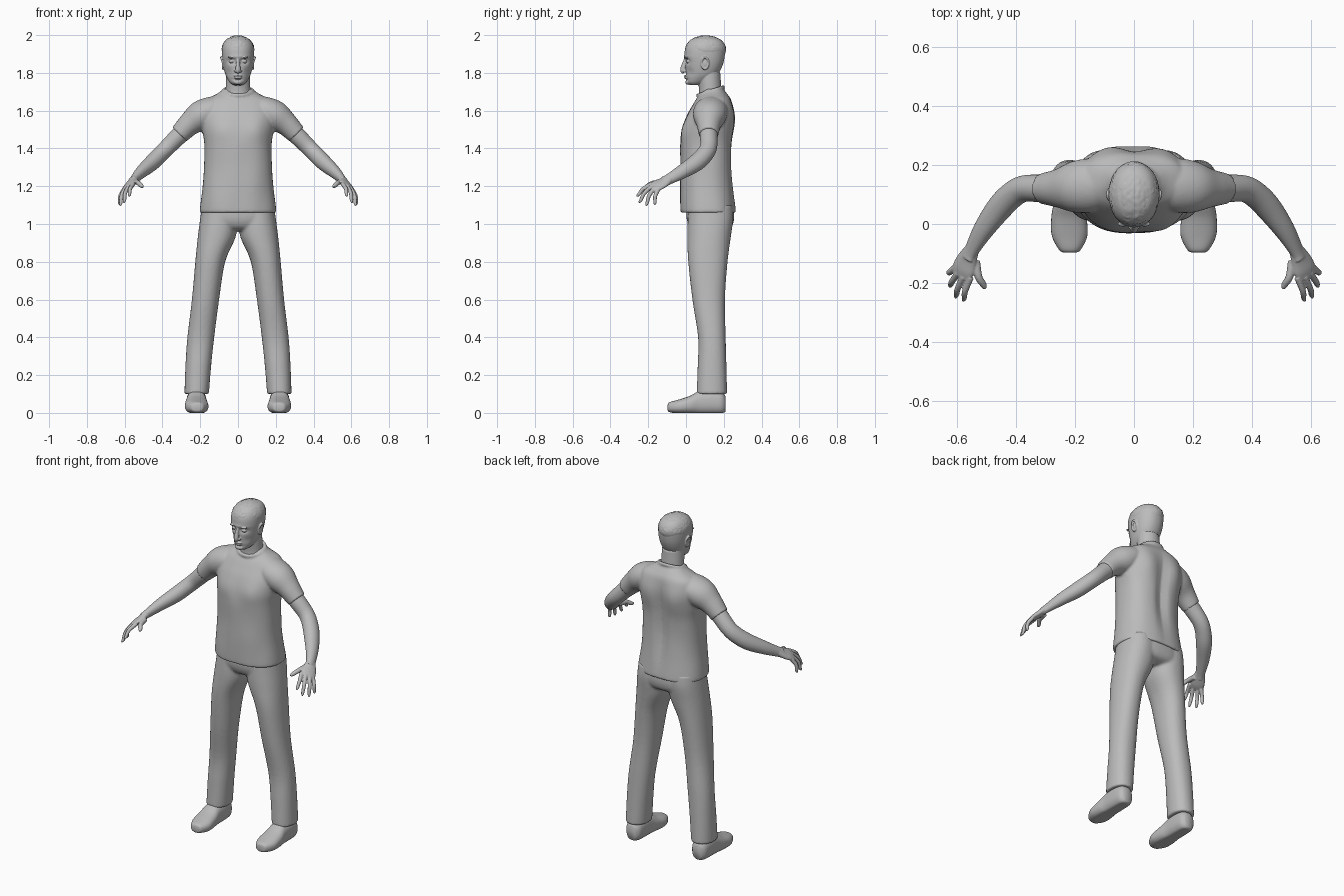
import bpy, bmesh, math
from mathutils import Vector, noise

grey = bpy.data.materials.new("plain_grey")
grey.diffuse_color = (0.5, 0.5, 0.5, 1)


def catmull(rows, steps):
    """Smoothly resample rows of numbers."""
    out = []
    last = len(rows) - 1
    for i in range(last):
        p = [rows[max(0, min(last, i + k))] for k in (-1, 0, 1, 2)]
        for j in range(steps):
            t = j / steps
            out.append([0.5 * (2 * b + (c - a) * t + (2 * a - 5 * b + 4 * c - d) * t * t
                               + (3 * b - a - 3 * c + d) * t ** 3) for a, b, c, d in zip(*p)])
    return out + [list(rows[-1])]


def loft(bm, rows, side=(1, 0, 0), axis=None, s=1, n=32, power=2.0, steps=5, warp=None):
    """Skin oval sections (x, y, z, half width along side, other half width)."""
    rows = catmull(rows, steps)
    pts = [Vector((r[0] * s, r[1], r[2])) for r in rows]
    rings = []
    for i, r in enumerate(rows):
        t = Vector(axis) if axis else pts[min(i + 1, len(pts) - 1)] - pts[max(i - 1, 0)]
        t.normalize()
        u = Vector((side[0] * s, side[1], side[2]))
        u = (u - t * u.dot(t)).normalized()
        w = t.cross(u)
        ring = []
        for k in range(n):
            c, d = math.cos(math.tau * k / n), math.sin(math.tau * k / n)
            p = pts[i] + u * math.copysign(abs(c) ** (2 / power), c) * r[3] \
                + w * math.copysign(abs(d) ** (2 / power), d) * r[4]
            ring.append(bm.verts.new(warp(p) if warp else p))
        rings.append(ring)
    for a, b in zip(rings, rings[1:]):
        for k in range(n):
            bm.faces.new((a[k], a[(k + 1) % n], b[(k + 1) % n], b[k]))
    bm.faces.new(rings[0])
    bm.faces.new(rings[-1])


def ball(bm, pos, size, s=1):
    """Ellipsoid."""
    vs = bmesh.ops.create_uvsphere(bm, u_segments=24, v_segments=14, radius=1)["verts"]
    for v in vs:
        v.co = Vector((pos[0] * s + v.co.x * size[0], pos[1] + v.co.y * size[1], pos[2] + v.co.z * size[2]))


def stack(levels):
    """Levels of (z, half width, front y, back y) to loft rows."""
    return [(0, (f + b) / 2, z, w, (b - f) / 2) for z, w, f, b in levels]


def finish(bm, name, voxel=0, smooth=2):
    bmesh.ops.recalc_face_normals(bm, faces=bm.faces)
    me = bpy.data.meshes.new(name)
    bm.to_mesh(me)
    bm.free()
    me.materials.append(grey)
    for p in me.polygons:
        p.use_smooth = True
    ob = bpy.data.objects.new(name, me)
    bpy.context.collection.objects.link(ob)
    if voxel:
        m = ob.modifiers.new("blend", 'REMESH')
        m.mode, m.voxel_size, m.use_smooth_shade = 'VOXEL', voxel, True
        m = ob.modifiers.new("soften", 'SMOOTH')
        m.factor, m.iterations = 0.5, smooth
    return ob


def bump(a, b, ra, rb):
    return math.exp(-(a / ra) ** 2 - (b / rb) ** 2)


# shirt: torso with spine groove and soft folds, sleeves, collar
def cloth(p):
    if p.y > 0.12:
        p.y -= 0.022 * bump(p.x, p.z - 1.36, 0.035, 0.2)
        p.y += 0.014 * bump(abs(p.x) - 0.09, p.z - 1.55, 0.06, 0.09)
    else:
        p.y -= 0.008 * bump(abs(p.x) - 0.09, p.z - 1.5, 0.06, 0.06)
    fold = noise.noise(Vector((p.x * 9, p.y * 6, p.z * 5))) * 0.006
    p.y += fold if p.y > 0.12 else -fold
    return p


bm = bmesh.new()
loft(bm, stack([(1.06, .196, -.022, .26), (1.075, .202, -.03, .265), (1.2, .187, -.03, .25),
                (1.3, .18, -.03, .245), (1.42, .178, -.03, .248), (1.5, .19, -.02, .25),
                (1.57, .2, .003, .25), (1.62, .19, .03, .245), (1.66, .165, .055, .235),
                (1.69, .11, .08, .215), (1.715, .075, .09, .195)]),
     axis=(0, 0, 1), n=64, power=2.4, warp=cloth)
for s in (1, -1):
    loft(bm, [(.08, .14, 1.62, .07, .06), (.14, .132, 1.6, .09, .075), (.2, .125, 1.57, .087, .08),
              (.255, .121, 1.53, .066, .063), (.3, .12, 1.485, .054, .054),
              (.31, .12, 1.475, .053, .053)], side=(0, 1, 0), s=s)
loft(bm, [(.077 * math.cos(t), .13 + .067 * math.sin(t), 1.703 + .022 * math.sin(t), .011, .009)
          for t in [math.tau * k / 24 for k in range(25)]], side=(0, 0, 1), n=10, steps=2)
finish(bm, "shirt", 0.007)

# trousers: two legs blended into a pelvis
bm = bmesh.new()
for s in (1, -1):
    loft(bm, [(.218, .137, .1, .064, .079), (.218, .137, .115, .065, .08), (.21, .138, .25, .068, .076),
              (.197, .137, .4, .071, .073), (.172, .12, .6, .072, .086), (.147, .116, .8, .079, .104),
              (.113, .122, .93, .1, .115), (.1, .13, 1.03, .1, .12), (.1, .13, 1.1, .09, .115)],
         axis=(0, 0, 1), s=s, n=40, power=2.2)
loft(bm, stack([(.965, .11, .05, .2), (.985, .175, .02, .24), (1.03, .195, .003, .255),
                (1.1, .188, .003, .25)]), axis=(0, 0, 1), n=48, power=2.4)
finish(bm, "trousers", 0.008, 3)


# shoes with flat soles
def sole(p):
    p.z = max(p.z, 0.0)
    return p


for s, tag in ((1, "left"), (-1, "right")):
    bm = bmesh.new()
    loft(bm, [(.217, -.097, .028, .018, .014), (.217, -.088, .03, .036, .026), (.218, -.04, .033, .06, .037),
              (.22, .02, .042, .06, .048), (.22, .07, .054, .053, .062), (.22, .13, .058, .052, .066),
              (.22, .185, .054, .047, .06), (.22, .208, .048, .03, .042)],
         axis=(0, 1, 0), s=s, power=2.4, warp=sole)
    finish(bm, tag + "_shoe")

# bare arms with palm, fingers and thumb
across = (.052, .04, -.03)
fingers = [((.553, -.18, 1.213), (.578, -.262, 1.147)), ((.577, -.178, 1.203), (.605, -.25, 1.113)),
           ((.595, -.165, 1.192), (.625, -.213, 1.097)), ((.605, -.147, 1.182), (.63, -.167, 1.102)),
           ((.535, -.125, 1.222), (.505, -.22, 1.197))]
for s, tag in ((1, "left"), (-1, "right")):
    bm = bmesh.new()
    loft(bm, [(.24, .12, 1.535, .048, .048), (.31, .12, 1.47, .047, .047), (.37, .12, 1.41, .045, .044),
              (.41, .1, 1.37, .046, .043), (.455, .055, 1.325, .046, .042), (.51, -.02, 1.277, .038, .033),
              (.55, -.09, 1.237, .029, .022), (.562, -.115, 1.225, .03, .02)], side=(0, 1, -.3), s=s)
    loft(bm, [(.55, -.09, 1.237, .027, .02), (.566, -.125, 1.217, .039, .018),
              (.578, -.155, 1.203, .043, .016), (.586, -.18, 1.193, .034, .01)], side=across, s=s)
    for i, (a, b) in enumerate(fingers):
        a, b = Vector(a), Vector(b)
        r = 0.013 if i == 4 else 0.0105
        mid = a.lerp(b, .5) + Vector((.006, -.006, .006))
        loft(bm, [(*a, r * 1.1, r * 1.1), (*mid, r, r), (*a.lerp(b, .85), r * .85, r * .85),
                  (*b, r * .4, r * .4)], side=across, s=s, n=14)
    finish(bm, tag + "_arm", 0.0035)


# head: skull with eye sockets, neck, features and ears
def face(p):
    if p.y < 0.07:
        p.y += 0.014 * bump(abs(p.x) - .033, p.z - 1.862, .02, .015)
        p.y += 0.006 * bump(p.x, p.z - 1.765, .03, .008)
        p.y += 0.006 * bump(abs(p.x) - .05, p.z - 1.8, .018, .025)
        p.y -= 0.004 * bump(p.x, p.z - 1.885, .05, .01)
    return p


bm = bmesh.new()
loft(bm, stack([(1.735, .026, .022, .07), (1.75, .044, .005, .11), (1.78, .062, .001, .155),
                (1.81, .072, 0, .18), (1.85, .08, -.003, .197), (1.89, .084, -.008, .205),
                (1.93, .083, -.004, .207), (1.96, .074, .012, .198), (1.982, .054, .04, .172),
                (1.992, .02, .08, .13)]), axis=(0, 0, 1), n=80, power=2.2, steps=8, warp=face)
loft(bm, [(0, .13, 1.65, .078, .066), (0, .129, 1.7, .067, .06), (0, .125, 1.75, .064, .06),
          (0, .12, 1.8, .062, .062)], axis=(0, 0, 1))
loft(bm, [(0, .0, 1.878, .008, .008), (0, -.008, 1.85, .01, .012), (0, -.015, 1.825, .013, .014),
          (0, -.018, 1.81, .013, .012), (0, -.01, 1.801, .008, .008)], n=20)
ball(bm, (0, -.001, 1.783), (.024, .01, .005))
ball(bm, (0, .0, 1.773), (.02, .01, .0055))
ball(bm, (0, .012, 1.751), (.024, .016, .014))
for s in (1, -1):
    ball(bm, (.013, -.006, 1.81), (.008, .01, .008), s)
    ball(bm, (.033, .012, 1.861), (.014, .013, .009), s)
    ball(bm, (.036, .001, 1.882), (.02, .01, .005), s)
    loft(bm, [(.08 + .009 * max(0, math.sin(t)), .1 + .018 * math.cos(t), 1.852 + .03 * math.sin(t),
               .006, .006) for t in [math.tau * k / 16 for k in range(17)]], s=s, n=8, steps=2)
    ball(bm, (.077, .102, 1.85), (.009, .016, .027), s)
finish(bm, "head", 0.003, 1)

# short cropped hair with a rough surface
bm = bmesh.new()
vs = bmesh.ops.create_icosphere(bm, subdivisions=5, radius=1)["verts"]
for v in vs:
    rough = noise.noise(v.co * 9) * 0.03 + noise.noise(v.co * 20) * 0.03
    k = (1 + rough * max(0, min(1, v.co.z * 2 + .4))) if v.co.z > -.3 else 1
    v.co = Vector((v.co.x * .086 * k, .104 + v.co.y * .108 * k, 1.924 + v.co.z * .074 * k))
    v.co.z = min(v.co.z, 2.0)
finish(bm, "hair")
